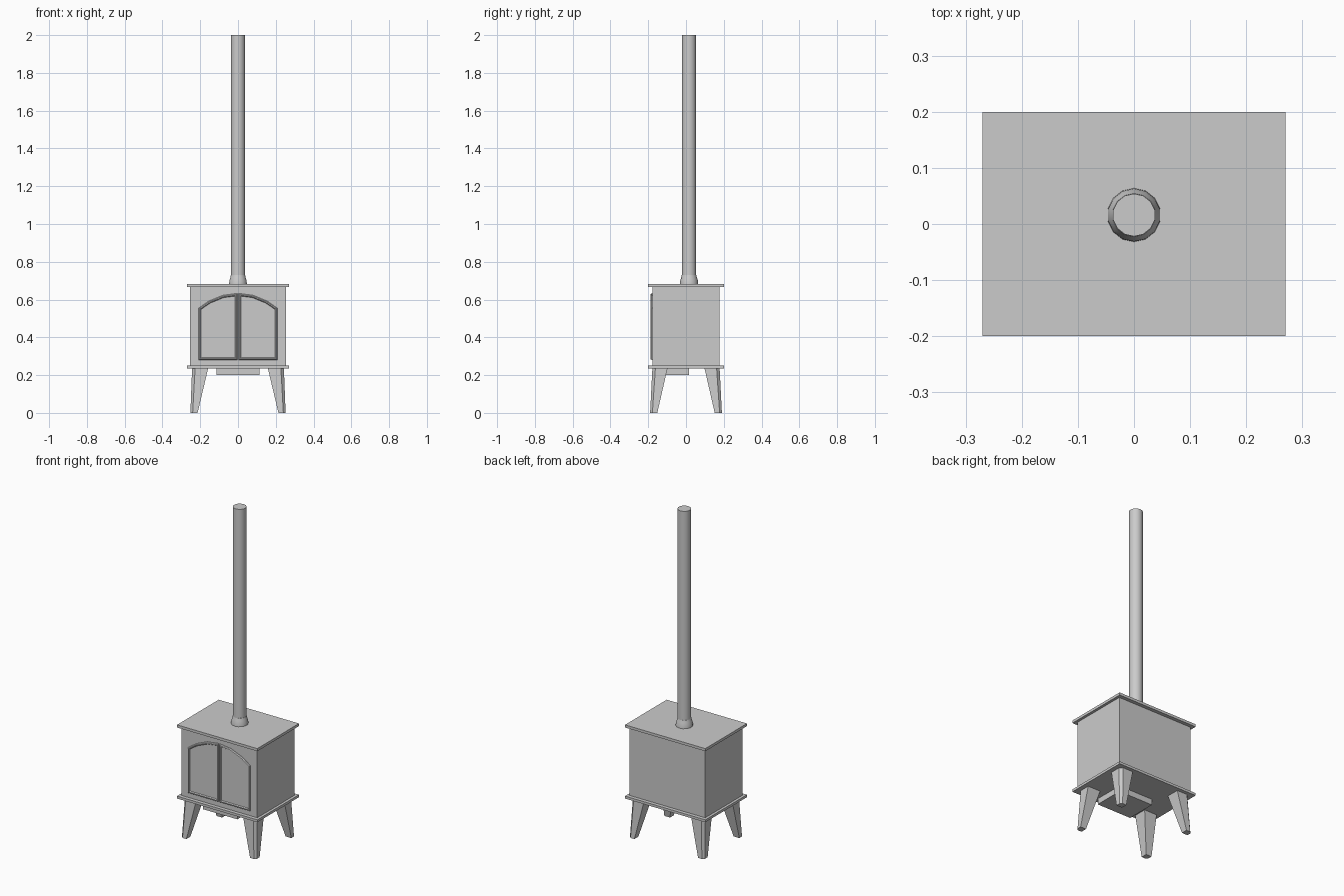
import bpy, bmesh, math

if "Cube" in bpy.data.objects:
    bpy.data.objects.remove(bpy.data.objects["Cube"])

def make(name, bm):
    bmesh.ops.recalc_face_normals(bm, faces=bm.faces)
    me = bpy.data.meshes.new(name)
    bm.to_mesh(me)
    bm.free()
    ob = bpy.data.objects.new(name, me)
    bpy.context.collection.objects.link(ob)
    return ob

def loft(name, rings, closed=False):
    """Skin matching rings; cap the ends, or join last to first when closed."""
    bm = bmesh.new()
    vs = [[bm.verts.new(p) for p in r] for r in rings]
    n = len(vs[0])
    pairs = list(zip(vs, vs[1:])) + ([(vs[-1], vs[0])] if closed else [])
    for a, b in pairs:
        for i in range(n):
            j = (i + 1) % n
            bm.faces.new((a[i], a[j], b[j], b[i]))
    if not closed:
        bm.faces.new(vs[0])
        bm.faces.new(vs[-1])
    return make(name, bm)

def box(name, x0, x1, y0, y1, z0, z1):
    return loft(name, [[(x0, y0, z), (x1, y0, z), (x1, y1, z), (x0, y1, z)] for z in (z0, z1)])

def inset(pts, d):
    """Offset a counter-clockwise (x, z) outline inward by d."""
    out = []
    for i, (x, z) in enumerate(pts):
        (px, pz), (nx, nz) = pts[i - 1], pts[(i + 1) % len(pts)]
        ax, az, bx, bz = x - px, z - pz, nx - x, nz - z
        la, lb = math.hypot(ax, az), math.hypot(bx, bz)
        n1, n2 = (-az / la, ax / la), (-bz / lb, bx / lb)
        k = d / (1 + n1[0] * n2[0] + n1[1] * n2[1])
        out.append((x + k * (n1[0] + n2[0]), z + k * (n1[1] + n2[1])))
    return out

# Firebox and plates
box("firebox", -0.254, 0.254, -0.178, 0.178, 0.248, 0.67)
box("top_plate", -0.27, 0.27, -0.2, 0.2, 0.667, 0.683)
box("base_plate", -0.27, 0.27, -0.2, 0.2, 0.235, 0.25)
box("ash_pan", -0.115, 0.115, -0.17, 0.015, 0.2, 0.237)

# Splayed tapered legs with a chamfered outer corner
def leg_ring(sx, sy, xi, xo, yi, yo, c, z):
    pts = [(xi, yi), (xo, yi), (xo, yo - c), (xo - c, yo), (xi, yo)]
    return [(sx * x, sy * y, z) for x, y in pts]

for sy, end in ((-1, "front"), (1, "back")):
    for sx, side in ((-1, "left"), (1, "right")):
        loft(f"{end}_{side}_leg", [
            leg_ring(sx, sy, 0.214, 0.252, 0.152, 0.19, 0.012, 0),
            leg_ring(sx, sy, 0.158, 0.243, 0.098, 0.178, 0.016, 0.236)])

# Arched double doors: flat panel with a raised bevelled rim
outline = [(0.003, 0.28), (0.208, 0.28), (0.208, 0.555), (0.155, 0.592),
           (0.08, 0.623), (0.003, 0.633)]
for s, side in ((-1, "left"), (1, "right")):
    def ring(d, y):
        return [(s * x, y, z) for x, z in inset(outline, d)]
    loft(f"{side}_door_panel", [ring(0.005, -0.175), ring(0.005, -0.181)])
    loft(f"{side}_door_rim", [ring(0, -0.175), ring(0, -0.182), ring(0.004, -0.187),
                              ring(0.009, -0.187), ring(0.014, -0.18),
                              ring(0.014, -0.175)], closed=True)

# Flue pipe and flared collar
def circle(r, z, n=14):
    return [(r * math.cos(math.tau * (i + 0.5) / n),
             0.016 + r * math.sin(math.tau * (i + 0.5) / n), z) for i in range(n)]

flue = loft("flue_pipe", [circle(0.038, 0.68), circle(0.038, 2.0)])
collar = loft("flue_collar", [circle(0.048, 0.68), circle(0.047, 0.7),
                              circle(0.042, 0.715), circle(0.0385, 0.73)])
for ob in (flue, collar):
    bpy.ops.object.select_all(action='DESELECT')
    ob.select_set(True)
    bpy.context.view_layer.objects.active = ob
    bpy.ops.object.shade_smooth_by_angle(angle=math.radians(40))
